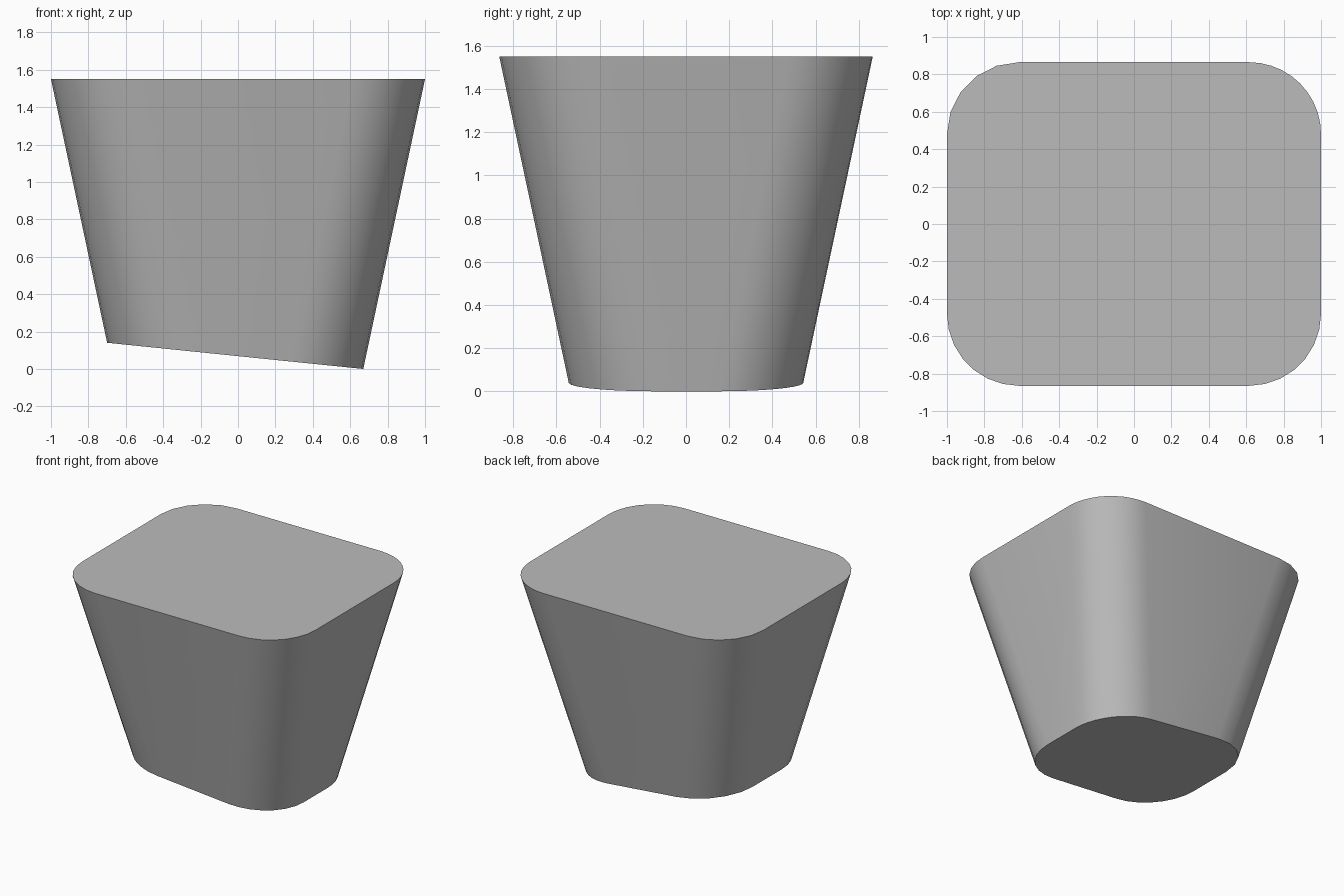
import bpy, bmesh, math

cube = bpy.data.objects.get("Cube")
if cube:
    bpy.data.objects.remove(cube, do_unlink=True)

TOP = 1.55                # height of the flat top
HALF_X, HALF_Y = 1.0, 0.865
RADIUS = 0.385            # corner radius, constant down the height
DRAFT = 0.213             # inward slope of the walls per unit of height
BASE, TILT = 0.0685, -0.1022   # sloping underside: z = BASE + TILT * x

grey = bpy.data.materials.new("grey")
grey.use_nodes = True
colour = (0.5, 0.5, 0.5, 1)
grey.diffuse_color = colour
grey.node_tree.nodes["Principled BSDF"].inputs["Base Color"].default_value = colour


def drop(x, y, sx, sy):
    """Slide a top point down its drafted corner to the sloping underside."""
    low_x = (x - DRAFT * sx * (TOP - BASE)) / (1 - DRAFT * sx * TILT)
    low_z = BASE + TILT * low_x
    return low_x, y - DRAFT * sy * (TOP - low_z), low_z


# Rounded rectangle rims, corner by corner counter-clockwise
bm = bmesh.new()
upper, lower = [], []
corners = [(1, 1, 10), (-1, 1, 5), (-1, -1, 7), (1, -1, 7)]
for i, (sx, sy, steps) in enumerate(corners):
    for j in range(steps + 1):
        a = math.pi / 2 * (i + j / steps)
        x = sx * (HALF_X - RADIUS) + RADIUS * math.cos(a)
        y = sy * (HALF_Y - RADIUS) + RADIUS * math.sin(a)
        upper.append(bm.verts.new((x, y, TOP)))
        lower.append(bm.verts.new(drop(x, y, sx, sy)))

# Top, underside and tapered walls
bm.faces.new(upper)
bm.faces.new(lower[::-1])
for i in range(len(upper)):
    n = (i + 1) % len(upper)
    bm.faces.new((lower[i], lower[n], upper[n], upper[i]))

mesh = bpy.data.meshes.new("tapered_block")
bm.to_mesh(mesh)
bm.free()
mesh.materials.append(grey)
block = bpy.data.objects.new("tapered_block", mesh)
bpy.context.collection.objects.link(block)

bpy.ops.object.select_all(action='DESELECT')
block.select_set(True)
bpy.context.view_layer.objects.active = block
bpy.ops.object.shade_smooth_by_angle(angle=math.radians(35))
